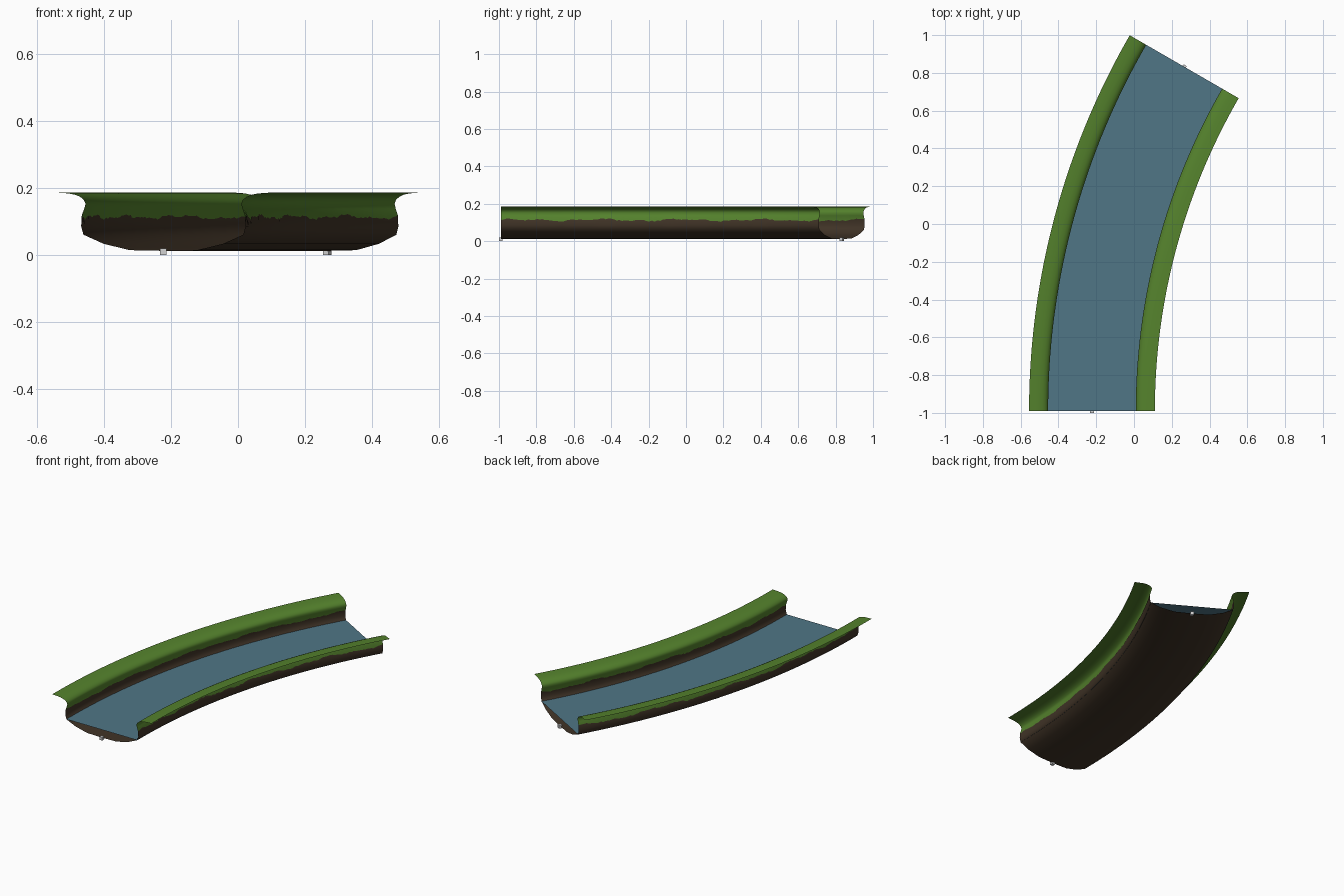
import bpy, bmesh, math, random
from mathutils import Vector, Matrix

if "Cube" in bpy.data.objects:
    bpy.data.objects.remove(bpy.data.objects["Cube"])

random.seed(4)
R, ANGLE = 3.645, math.radians(30)      # bend radius and sweep of the centre line
START = Vector((-0.2225, -0.99))
SEGS = 120


def material(name, rgb):
    m = bpy.data.materials.new(name)
    m.diffuse_color = (*rgb, 1)
    m.use_nodes = True
    m.node_tree.nodes["Principled BSDF"].inputs["Base Color"].default_value = m.diffuse_color
    return m


grass = material("grass green", (0.09, 0.225, 0.026))
earth = material("earth brown", (0.052, 0.034, 0.020))
blue = material("water blue", (0.080, 0.180, 0.240))
grey = material("marker grey", (0.65, 0.65, 0.65))


def on_bend(t, offset, z):
    """Point at fraction t along the bend, offset to its right."""
    a, r = t * ANGLE, R - offset
    return (START.x + R - r * math.cos(a), START.y + r * math.sin(a), z)


def sweep(name, sections, mats, mat_rule):
    """Loft a list of (offset, z) sections along the bend."""
    bm = bmesh.new()
    n = len(sections) - 1
    rows = [[bm.verts.new(on_bend(i / n, o, z)) for o, z in s]
            for i, s in enumerate(sections)]
    for a, b in zip(rows, rows[1:]):
        for j in range(len(a) - 1):
            f = bm.faces.new((a[j], a[j + 1], b[j + 1], b[j]))
            f.material_index = mat_rule(j)
            f.smooth = True
    me = bpy.data.meshes.new(name)
    bm.to_mesh(me)
    bm.free()
    for m in mats:
        me.materials.append(m)
    ob = bpy.data.objects.new(name, me)
    bpy.context.collection.objects.link(ob)
    return ob


# Channel: half section from the bed centre up to the flared grass lip
lower = [(0, 0.012), (0.10, 0.014), (0.178, 0.033), (0.238, 0.06), (0.245, 0.085)]
upper = [(0.236, 0.137), (0.232, 0.152), (0.237, 0.164), (0.248, 0.173),
         (0.262, 0.179), (0.282, 0.183), (0.308, 0.185), (0.333, 0.186)]


def edge_heights():
    """Ragged line where the soil meets the grass."""
    p = random.uniform(0, 6)
    return [0.113 + 0.004 * math.sin(i * 0.21 + p) + 0.003 * math.sin(i * 0.53 + p)
            + random.uniform(-0.003, 0.003) for i in range(SEGS + 1)]


left_edge, right_edge = edge_heights(), edge_heights()


def half(z):
    return lower + [(0.2475 - 0.25 * (z - 0.10), z)] + upper


sections = [[(-o, z) for o, z in reversed(half(l))] + half(r)[1:]
            for l, r in zip(left_edge, right_edge)]
side = len(upper)
last = len(sections[0]) - 1
sweep("channel_bed_and_banks", sections, [earth, grass],
      lambda j: 1 if j < side or j >= last - side else 0)

# Water sheet between the banks
sweep("water_surface", [[(-0.239, 0.06), (0.239, 0.06)]] * (SEGS + 1), [blue], lambda j: 0)

# Small connector cubes at both ends of the centre line
for name, t in (("start_marker", 0), ("end_marker", 1)):
    bm = bmesh.new()
    bmesh.ops.create_cube(bm, size=0.019)
    me = bpy.data.meshes.new(name)
    bm.to_mesh(me)
    bm.free()
    me.materials.append(grey)
    ob = bpy.data.objects.new(name, me)
    ob.location = on_bend(t, 0, 0.0095)
    ob.rotation_euler.z = -t * ANGLE
    bpy.context.collection.objects.link(ob)
